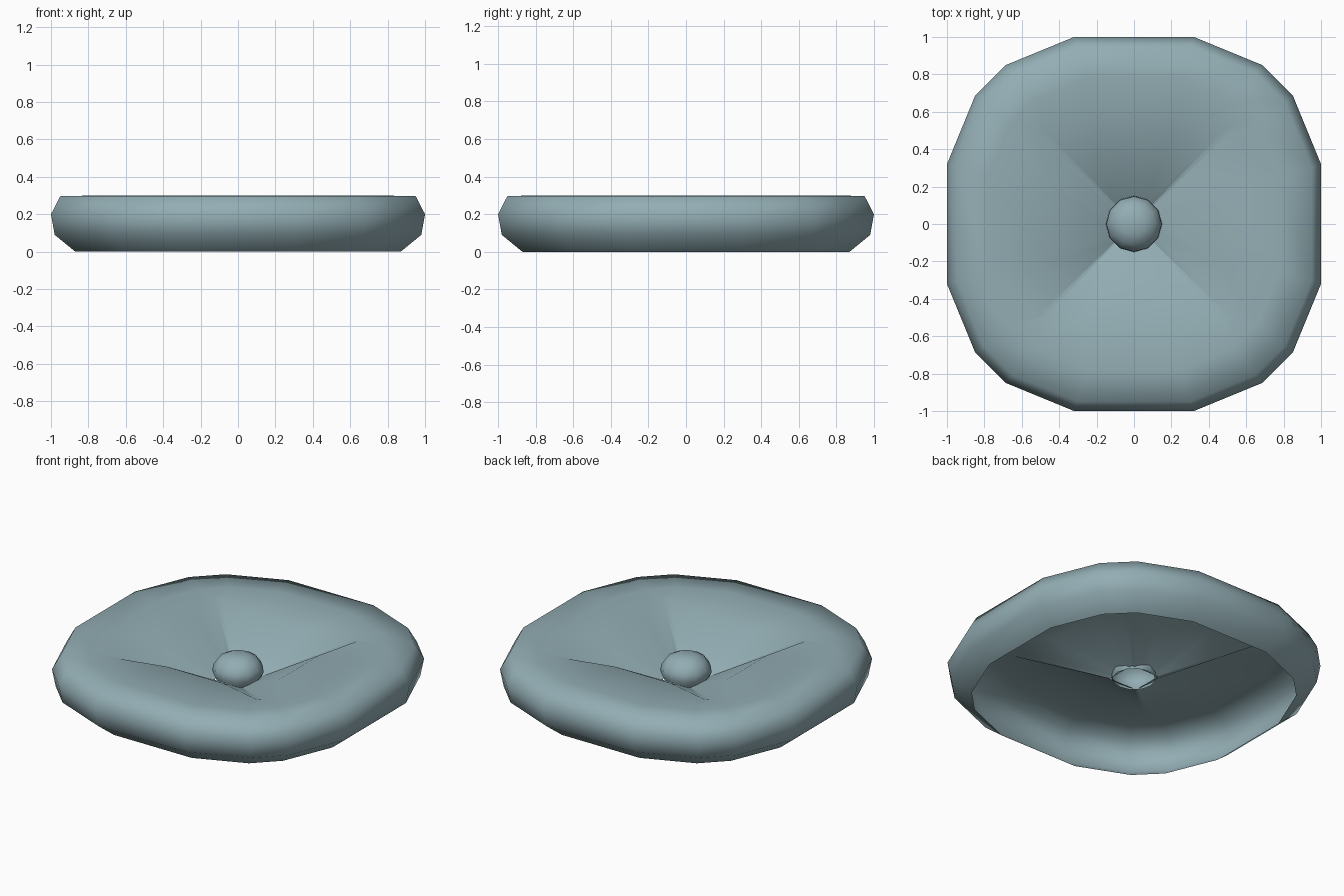
import bpy, bmesh, math

if "Cube" in bpy.data.objects:
    bpy.data.objects.remove(bpy.data.objects["Cube"])

mat = bpy.data.materials.new("grey_teal")
mat.diffuse_color = (0.29, 0.42, 0.455, 1)
mat.use_nodes = True
mat.node_tree.nodes["Principled BSDF"].inputs["Base Color"].default_value = mat.diffuse_color


def ring(quarter, z):
    """Repeat a first-quadrant outline four times by quarter turns."""
    pts = []
    for k in range(4):
        for x, y in quarter:
            for _ in range(k):
                x, y = -y, x
            pts.append((x, y, z))
    return pts


def scaled(s, z):
    return ring([(x * s, y * s) for x, y in OUTLINE], z)


def finish(name, bm):
    bmesh.ops.recalc_face_normals(bm, faces=bm.faces)
    for f in bm.faces:
        f.smooth = True
    me = bpy.data.meshes.new(name)
    bm.to_mesh(me)
    bm.free()
    me.materials.append(mat)
    ob = bpy.data.objects.new(name, me)
    bpy.context.collection.objects.link(ob)
    return ob


def loft(name, rings, sharp=None, cap=False):
    bm = bmesh.new()
    loops = [[bm.verts.new(p) for p in r] for r in rings]
    n = len(loops[0])
    for a, b in zip(loops, loops[1:]):
        for i in range(n):
            j = (i + 1) % n
            bm.faces.new((a[i], a[j], b[j], b[i]))
    if cap:
        bm.faces.new(loops[-1])
    # crease the valley lines along the diagonals
    if sharp:
        for e in bm.edges:
            u, v = e.verts
            if {u, v} & set(loops[-1]) and {u, v} & set(loops[-2]):
                if abs(abs(u.co.x) - abs(u.co.y)) < 0.03:
                    e.smooth = False
    return finish(name, bm)


OUTLINE = [(1, 0.32), (0.85, 0.685), (0.685, 0.85), (0.32, 1)]

# cushion shell: open underneath, rounded side, sunken four-sided centre
cushion = loft("cushion", [
    scaled(0.87, 0.0),
    scaled(0.98, 0.09),
    scaled(1.0, 0.2),
    scaled(0.95, 0.297),
    scaled(0.78, 0.3),
    ring([(0.44, 0.2), (0.51, 0.49), (0.49, 0.51), (0.2, 0.44)], 0.297),
    ring([(0.1, 0.04), (0.1, 0.095), (0.095, 0.1), (0.04, 0.1)], 0.11),
], sharp=True)

# button: low-sided dome, open underneath
button = loft("button", [
    [(r * math.cos(math.tau * i / 12), r * math.sin(math.tau * i / 12), z)
     for i in range(12)]
    for r, z in ((0.125, 0.1), (0.15, 0.15), (0.147, 0.19), (0.115, 0.235), (0.06, 0.263))
], cap=True)
